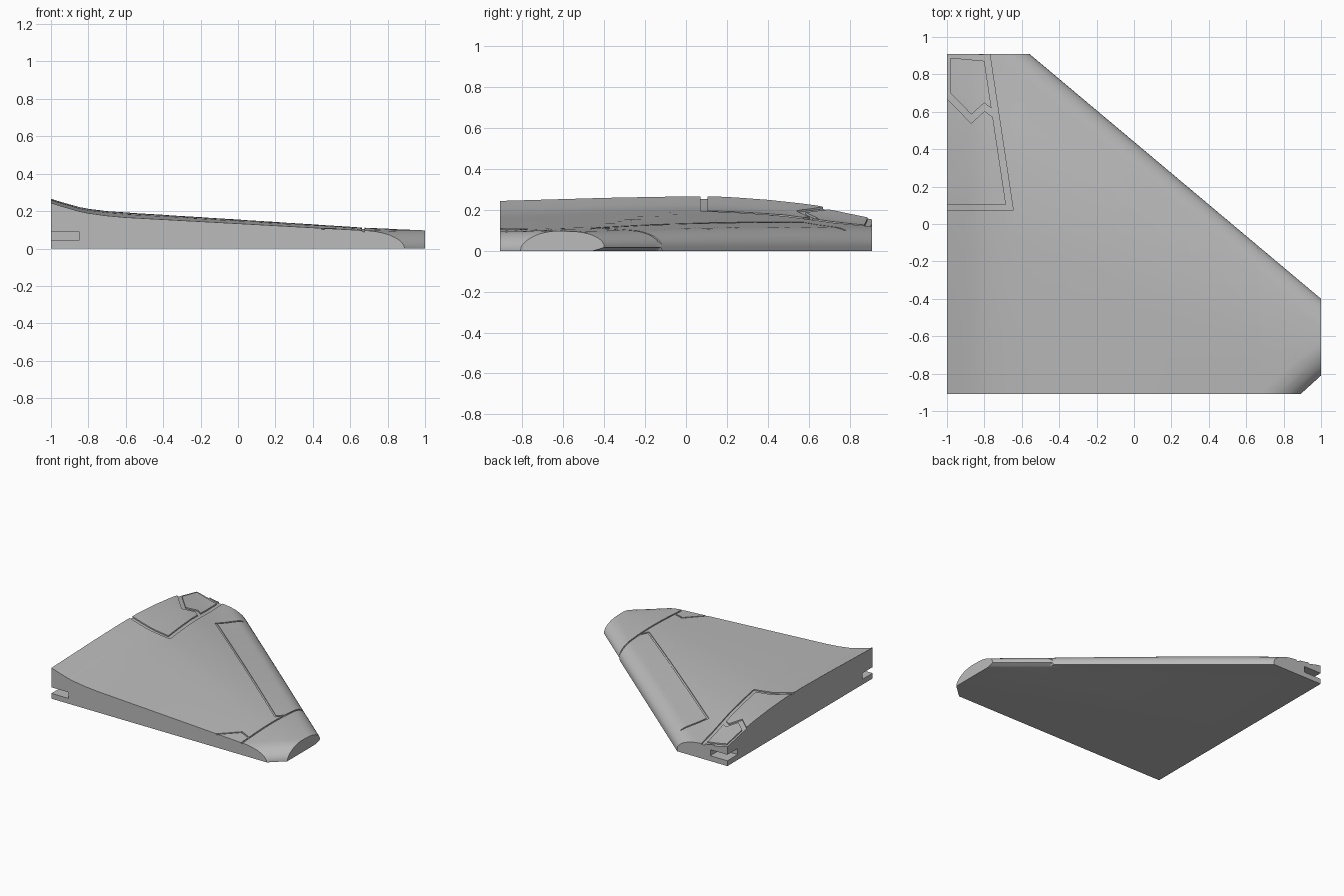
import bpy, bmesh, math
from mathutils import Vector

cube = bpy.data.objects.get("Cube")
if cube:
    bpy.data.objects.remove(cube, do_unlink=True)

grey = bpy.data.materials.new("panel_grey")
grey.use_nodes = True
grey.diffuse_color = (0.5, 0.5, 0.5, 1)
grey.node_tree.nodes["Principled BSDF"].inputs["Base Color"].default_value = (0.5, 0.5, 0.5, 1)

# Plan outline and the two rounded edges
OUTLINE = [(-1, -.91), (.89, -.91), (1, -.81), (1, -.4), (-.56, .91), (-1, .91)]
RIDGE = [(-1, .265), (-.95, .25), (-.9, .236), (-.85, .222), (-.8, .212), (-.7, .2),
         (-.6, .193), (0, .155), (.67, .112), (1, .097)]
SECTION = [(0, .86), (.25, .95), (.4, .99), (.5, 1), (.6, .94), (.7, .85), (.83, .62), (1, .42)]


def lerp_table(table, v):
    if v <= table[0][0]:
        return table[0][1]
    for (a, p), (b, q) in zip(table, table[1:]):
        if v <= b:
            return p + (q - p) * (v - a) / (b - a)
    return table[-1][1]


def edge_line(i):
    a, b = Vector(OUTLINE[i]), Vector(OUTLINE[i + 1])
    d = (b - a).normalized()
    return a, Vector((d.y, -d.x))


LEADING, CHAMFER = edge_line(3), edge_line(1)


def inset(line, x, y):
    return max(0, (line[0] - Vector((x, y))).dot(line[1]))


def rounded(d, radius):
    u = min(1, d / radius)
    return math.sqrt(1 - (1 - u) ** 2)


def height(x, y):
    """Upper surface of the wing."""
    lead_y = -.4 + (1 - x) * 1.31 / 1.56
    t = min(1, max(0, (y + .91) / (lead_y + .91)))
    s = lerp_table(SECTION, t)
    if t > .5:
        s = 1 - (1 - s) * (.58 - .42 * x)
    else:
        s += .06 * (1 - 2 * t) * max(0, (-x - .6) / .4)
    z = lerp_table(RIDGE, x) * s
    z = .02 + (z - .02) * rounded(inset(LEADING, x, y), .11)
    return max(.002, z * rounded(inset(CHAMFER, x, y), .14))


def make_object(name, bm):
    bmesh.ops.recalc_face_normals(bm, faces=bm.faces[:])
    mesh = bpy.data.meshes.new(name)
    bm.to_mesh(mesh)
    bm.free()
    mesh.materials.append(grey)
    ob = bpy.data.objects.new(name, mesh)
    bpy.context.collection.objects.link(ob)
    return ob


# Wing body: slice the plan into a grid, extrude it and raise the top
bm = bmesh.new()
bm.faces.new([bm.verts.new((x, y, 0)) for x, y in OUTLINE])


def slice_at(co, no):
    bmesh.ops.bisect_plane(bm, geom=bm.verts[:] + bm.edges[:] + bm.faces[:],
                           plane_co=co, plane_no=no, dist=.0005)


for i in range(-19, 20):
    if i < -11 or i % 2 == 0:
        slice_at((i * .05, 0, 0), (1, 0, 0))
for x in (.66, .67):
    slice_at((x, 0, 0), (1, 0, 0))
for i in range(-11, 12):
    slice_at((0, i * .08, 0), (0, 1, 0))
for (co, no), radius in ((LEADING, .11), (CHAMFER, .14)):
    for k in range(1, 9):
        p = co - no * radius * (k / 8) ** 2
        slice_at((p.x, p.y, 0), (no.x, no.y, 0))

top_verts = bm.verts[:]
bmesh.ops.extrude_face_region(bm, geom=bm.faces[:], use_keep_orig=True)
top_set = set(top_verts)
for v in bm.verts:
    x, y = v.co.x, v.co.y
    if v in top_set:
        v.co.z = height(x, y)
    elif x > .665:  # undercut below the tip's leading edge
        v.co.z = max(0, .017 * (1 - inset(LEADING, x, y) / .04))
flat = [f for f in bm.faces if all(v.co.z < 1e-6 for v in f.verts)]
bmesh.ops.dissolve_faces(bm, faces=flat)
wing = make_object("wing_half", bm)
cutters = []


# Panel gaps: ribbons that follow the surface
def groove(name, path, width, depth, steps=16):
    pts = [Vector(p) for p in path]
    dirs = [(b - a).normalized() for a, b in zip(pts, pts[1:])]
    sides = []
    for i in range(len(pts)):
        n = [Vector((-d.y, d.x)) for d in dirs[max(0, i - 1):i + 1]]
        m = sum(n, Vector((0, 0))).normalized()
        sides.append(m * (width / 2 / m.dot(n[0])))
    rail = []
    for i in range(len(dirs)):
        last = i == len(dirs) - 1
        for k in range(steps + last):
            f = k / steps
            rail.append((pts[i].lerp(pts[i + 1], f), sides[i].lerp(sides[i + 1], f)))
    gm = bmesh.new()
    rings = []
    for p, s in rail:
        ring = []
        for q, up in ((p - s, 0), (p + s, 0), (p + s, 1), (p - s, 1)):
            z = height(min(1, max(-1, q.x)), min(.91, max(-.91, q.y)))
            ring.append(gm.verts.new((q.x, q.y, z + (.06 if up else -depth))))
        rings.append(ring)
    for a, b in zip(rings, rings[1:]):
        for i in range(4):
            j = (i + 1) % 4
            gm.faces.new((a[i], a[j], b[j], b[i]))
    gm.faces.new(rings[0])
    gm.faces.new(rings[-1][::-1])
    cutters.append(make_object(name, gm))


groove("root_panel_gap", [(-1.03, .088), (-.665, .088), (-.793, .94)], .034, .01)
groove("hatch_lower_gap", [(-1.03, .725), (-.87, .562), (-.8, .625), (-.737, .58)], .034, .01, 8)
groove("hatch_side_gap", [(-.992, .68), (-.992, .94)], .022, .01)
groove("hatch_end_gap", [(-1.03, .908), (-.775, .885)], .03, .01)
groove("tip_gap", [(.67, -.94), (.67, -.09)], .012, .007, 50)
groove("slat_gap", [(-.5, .78), (-.59, .57), (.63, -.43), (.675, -.36)], .014, .006, 24)
groove("trailing_flap_gap", [(.43, -.935), (.58, -.78), (.675, -.82)], .012, .006)

# Joint notches in both root corners
for name, end in (("front_notch", -1), ("rear_notch", 1)):
    nm = bmesh.new()
    bmesh.ops.create_cube(nm, size=1)
    for v in nm.verts:
        v.co = Vector((-1 + v.co.x * .3, end * .91 + v.co.y * .26, .066 + v.co.z * .048))
    cutters.append(make_object(name, nm))

for c in cutters:
    c.hide_render = True
    mod = wing.modifiers.new(c.name, "BOOLEAN")
    mod.operation = "DIFFERENCE"
    mod.solver = "EXACT"
    mod.object = c

# Bake the cuts and remove the cutters
graph = bpy.context.evaluated_depsgraph_get()
baked = bpy.data.meshes.new_from_object(wing.evaluated_get(graph))
wing.modifiers.clear()
wing.data = baked
for c in cutters:
    bpy.data.objects.remove(c, do_unlink=True)

bpy.ops.object.select_all(action="DESELECT")
wing.select_set(True)
bpy.context.view_layer.objects.active = wing
bpy.ops.object.shade_smooth_by_angle(angle=math.radians(28))
